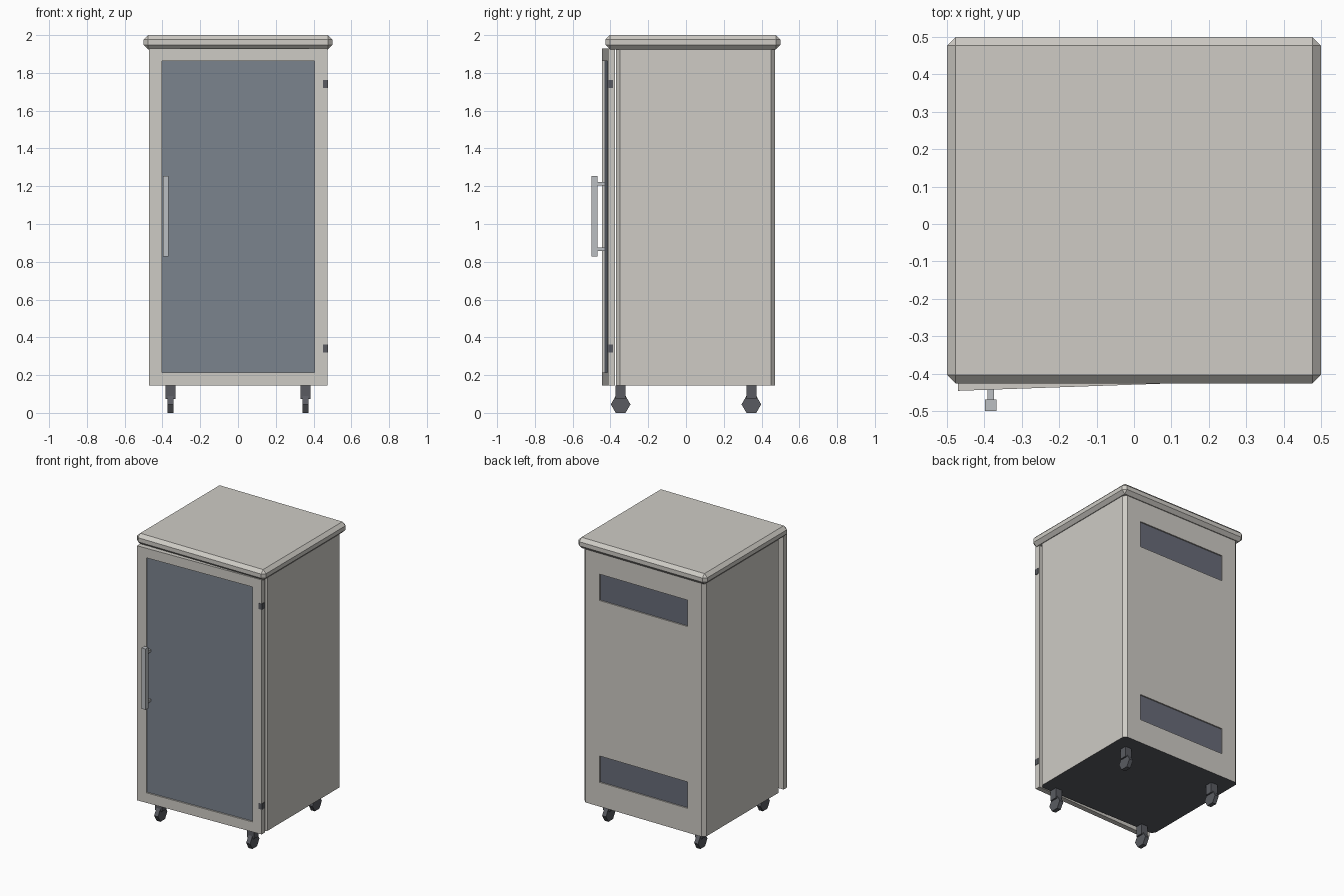
import bpy, bmesh, math
from mathutils import Matrix, Vector

if "Cube" in bpy.data.objects:
    bpy.data.objects.remove(bpy.data.objects["Cube"])


def material(name, r, g, b):
    m = bpy.data.materials.new(name)
    m.diffuse_color = (r, g, b, 1)
    m.use_nodes = True
    m.node_tree.nodes["Principled BSDF"].inputs["Base Color"].default_value = m.diffuse_color
    return m


BEIGE = material("beige_metal", 0.62, 0.60, 0.56)
GLASS = material("dark_glass", 0.20, 0.23, 0.27)
VENT = material("vent_dark", 0.14, 0.15, 0.19)
BLACK = material("black", 0.10, 0.105, 0.12)
STEEL = material("steel", 0.50, 0.52, 0.54)


def finish(name, bm, *mats):
    bmesh.ops.recalc_face_normals(bm, faces=bm.faces)
    me = bpy.data.meshes.new(name)
    bm.to_mesh(me)
    bm.free()
    for m in mats:
        me.materials.append(m)
    ob = bpy.data.objects.new(name, me)
    bpy.context.collection.objects.link(ob)
    return ob


def box_bm(x, y, z):
    bm = bmesh.new()
    size = Vector((x[1] - x[0], y[1] - y[0], z[1] - z[0]))
    mid = Vector((x[0] + x[1], y[0] + y[1], z[0] + z[1])) / 2
    bmesh.ops.create_cube(bm, size=1, matrix=Matrix.Translation(mid) @ Matrix.Diagonal(size).to_4x4())
    return bm


def box(name, x, y, z, mat, transform=None):
    bm = box_bm(x, y, z)
    if transform:
        bm.transform(transform)
    return finish(name, bm, mat)


# lid with all edges chamfered
bm = box_bm((-0.5, 0.5), (-0.426, 0.5), (1.925, 2.0))
bmesh.ops.bevel(bm, geom=bm.edges[:], offset=0.023, segments=1, affect='EDGES')
finish("lid", bm, BEIGE)

# cabinet body with chamfered uprights and a dark underside
bm = box_bm((-0.472, 0.472), (-0.371, 0.471), (0.145, 1.935))
uprights = [e for e in bm.edges if abs(e.verts[0].co.z - e.verts[1].co.z) > 1]
bmesh.ops.bevel(bm, geom=uprights, offset=0.022, segments=1, affect='EDGES')
bm.normal_update()
for f in bm.faces:
    f.material_index = 1 if f.normal.z < -0.9 else 0
body = finish("cabinet_body", bm, BEIGE, BLACK)

# recessed rear vents
for label, z in (("lower", (0.315, 0.50)), ("upper", (1.59, 1.775))):
    cutter = box(label + "_vent_cutter", (-0.34, 0.34), (0.44, 0.5), z, BEIGE)
    cutter.hide_render = True
    cutter.hide_set(True)
    mod = body.modifiers.new(label + "_vent", 'BOOLEAN')
    mod.object = cutter
    mod.operation = 'DIFFERENCE'
    mod.solver = 'EXACT'
    box(label + "_vent", (-0.34, 0.34), (0.435, 0.462), z, VENT)

# door, slightly ajar about its right edge
pivot = Vector((0.472, -0.377, 0))
ajar = Matrix.Translation(pivot) @ Matrix.Rotation(math.radians(2), 4, 'Z') @ Matrix.Translation(-pivot)
dy = (-0.413, -0.377)
box("door_stile_left", (-0.472, -0.403), dy, (0.145, 1.93), BEIGE, ajar)
box("door_stile_right", (0.403, 0.472), dy, (0.145, 1.93), BEIGE, ajar)
box("door_rail_bottom", (-0.403, 0.403), dy, (0.145, 0.215), BEIGE, ajar)
box("door_rail_top", (-0.403, 0.403), dy, (1.863, 1.93), BEIGE, ajar)
box("door_glass", (-0.403, 0.403), (-0.402, -0.388), (0.215, 1.863), GLASS, ajar)

# hinges
for label, z in (("lower", 0.34), ("upper", 1.742)):
    box(label + "_hinge", (0.45, 0.476), (-0.415, -0.386), (z - 0.021, z + 0.021), BLACK)

# door handle
box("handle_bar", (-0.398, -0.367), (-0.5, -0.469), (0.827, 1.254), STEEL)
for label, z in (("lower", 0.867), ("upper", 1.214)):
    box(label + "_handle_mount", (-0.392, -0.374), (-0.472, -0.418), (z - 0.009, z + 0.009), STEEL)

# casters: square stem and hexagonal wheel resting on a flat
for i, (x, y) in enumerate([(sx * 0.357, sy * 0.346) for sx in (-1, 1) for sy in (-1, 1)]):
    box(f"caster_stem_{i}", (x - 0.026, x + 0.026), (y - 0.026, y + 0.026), (0.073, 0.146), BLACK)
    bm = bmesh.new()
    bmesh.ops.create_cone(bm, cap_ends=True, segments=6, radius1=0.052, radius2=0.052, depth=0.03)
    # put a wheel corner on the y axis, whichever way the circle starts
    if max(v.co.x for v in bm.verts) > 0.05:
        bm.transform(Matrix.Rotation(math.pi / 6, 4, 'Z'))
    bm.transform(Matrix.Translation((x, y, 0.045)) @ Matrix.Rotation(math.pi / 2, 4, 'Y'))
    finish(f"caster_wheel_{i}", bm, BLACK)
